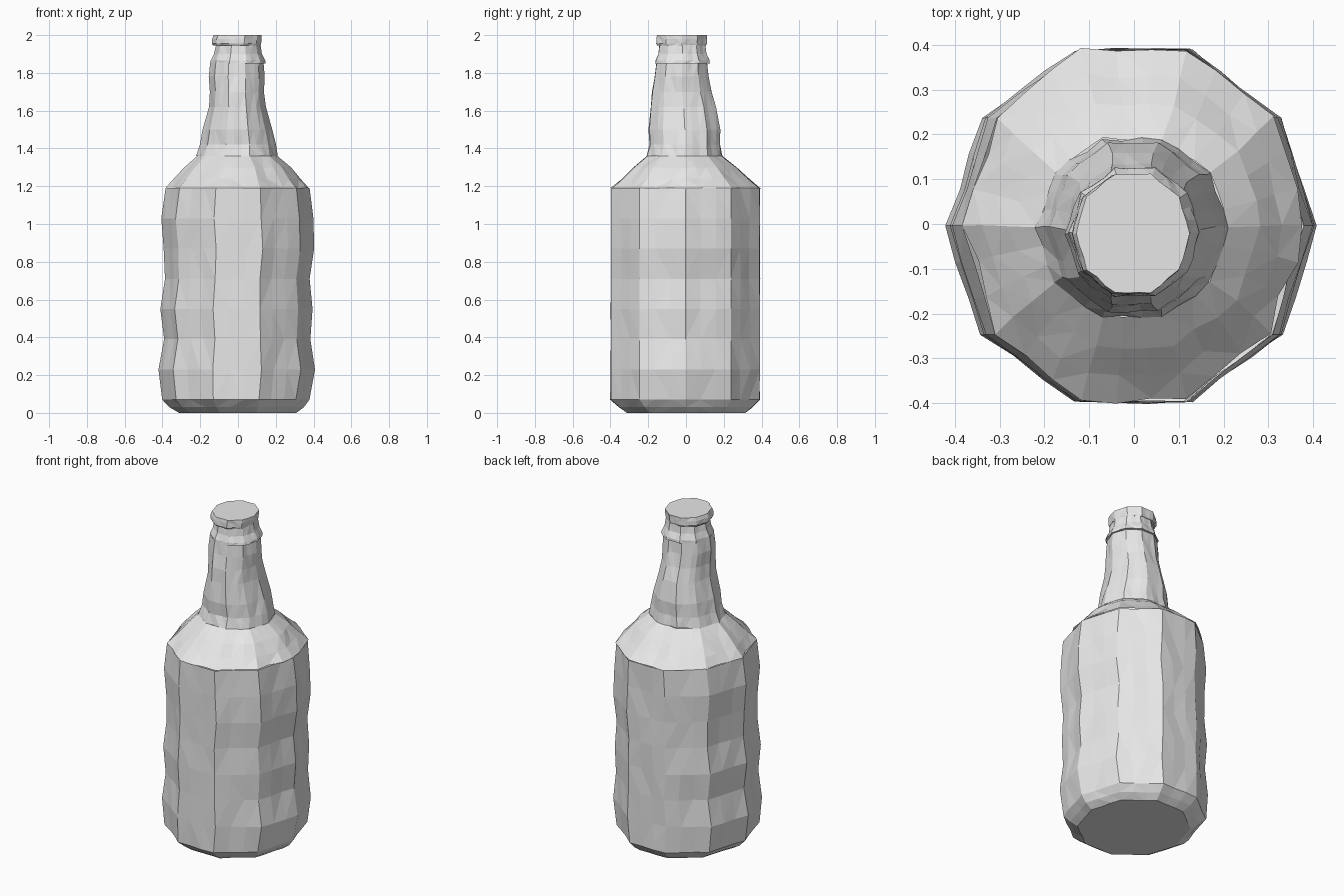
import bpy
import bmesh
import random
from math import sin, cos, radians, pi

random.seed(4)
SIDES = 10     # corners around the bottle
SPLIT = 3      # small uneven strips across each flat side

if "Cube" in bpy.data.objects:
    bpy.data.objects.remove(bpy.data.objects["Cube"], do_unlink=True)

# One plain grey for the whole bottle
grey = bpy.data.materials.new("plain grey")
grey.use_nodes = True
grey.diffuse_color = (0.8, 0.8, 0.8, 1)
grey.node_tree.nodes["Principled BSDF"].inputs["Base Color"].default_value = (0.8, 0.8, 0.8, 1)


def outline():
    """Points of a unit polygon with extra points along every side."""
    corners = [(cos(2 * pi * i / SIDES), sin(2 * pi * i / SIDES)) for i in range(SIDES)]
    points = []
    for i, (ax, ay) in enumerate(corners):
        bx, by = corners[(i + 1) % SIDES]
        for s in range(SPLIT):
            t = s / SPLIT
            points.append((ax + (bx - ax) * t, ay + (by - ay) * t))
    return points


def loft(name, rings, rough, cap_bottom=True, cap_top=True):
    """Skin rings given as (z, left, right, front, back) extents."""
    bm = bmesh.new()
    tall = sin(radians(72))    # depth of the unit polygon
    loops = []
    # Strips lean a little the same way in every ring
    lean = [random.uniform(-rough, rough) for _ in range(SIDES * SPLIT)]
    for z, x0, x1, y0, y1 in rings:
        loop = []
        for k, (x, y) in enumerate(outline()):
            amount = rough * 0.3 if k % SPLIT == 0 else rough
            grow = 1 + lean[k] * 0.6 + random.uniform(-amount, amount)
            loop.append(bm.verts.new(((x0 + x1) / 2 + x * grow * (x1 - x0) / 2,
                                      (y0 + y1) / 2 + y * grow * (y1 - y0) / 2 / tall,
                                      z)))
        loops.append(loop)
    n = SIDES * SPLIT
    for low, high in zip(loops, loops[1:]):
        for k in range(n):
            m = (k + 1) % n
            bm.faces.new((low[k], low[m], high[m], high[k]))
    if cap_bottom:
        bm.faces.new(loops[0][::-1])
    if cap_top:
        bm.faces.new(loops[-1])
    bmesh.ops.triangulate(bm, faces=[f for f in bm.faces if len(f.verts) == 4])
    mesh = bpy.data.meshes.new(name)
    bm.to_mesh(mesh)
    bm.free()
    mesh.materials.append(grey)
    obj = bpy.data.objects.new(name, mesh)
    bpy.context.collection.objects.link(obj)
    return obj


# Wide body with a chamfered foot and wavy sides
foot = [(0, -.31, .31, -.31, .31), (.03, -.36, .35, -.35, .35)]
waves = [(-.4, .38), (-.42, .41), (-.39, .385), (-.41, .395),
         (-.385, .38), (-.39, .405), (-.405, .4), (-.38, .38)]
walls = [(.07 + .16 * i, a, b, -.395, .388) for i, (a, b) in enumerate(waves)]
loft("body", foot + walls, 0.012, cap_top=False)

# Sloping shoulder
loft("shoulder", [
    (1.19, -.38, .38, -.395, .388),
    (1.24, -.335, .335, -.335, .33),
    (1.3, -.28, .285, -.275, .265),
    (1.36, -.215, .21, -.205, .19),
], 0.02, cap_bottom=False, cap_top=False)

# Tapering neck, set slightly toward the front
loft("neck", [
    (1.36, -.22, .21, -.207, .19),
    (1.42, -.2, .2, -.19, .18),
    (1.5, -.185, .18, -.195, .183),
    (1.62, -.152, .147, -.185, .16),
    (1.7, -.147, .137, -.178, .135),
    (1.78, -.153, .14, -.165, .12),
    (1.855, -.145, .135, -.155, .112),
], 0.02, cap_bottom=False)

# Flared collar below the rim
loft("collar", [
    (1.85, -.145, .148, -.162, .125),
    (1.865, -.143, .145, -.16, .122),
    (1.9, -.126, .128, -.145, .108),
    (1.95, -.115, .12, -.14, .1),
], 0.018)

# Closed cap on the rim
loft("cap", [
    (1.945, -.133, .12, -.15, .105),
    (1.955, -.14, .123, -.156, .11),
    (1.98, -.138, .125, -.155, .11),
    (2, -.13, .125, -.153, .112),
], 0.016)
